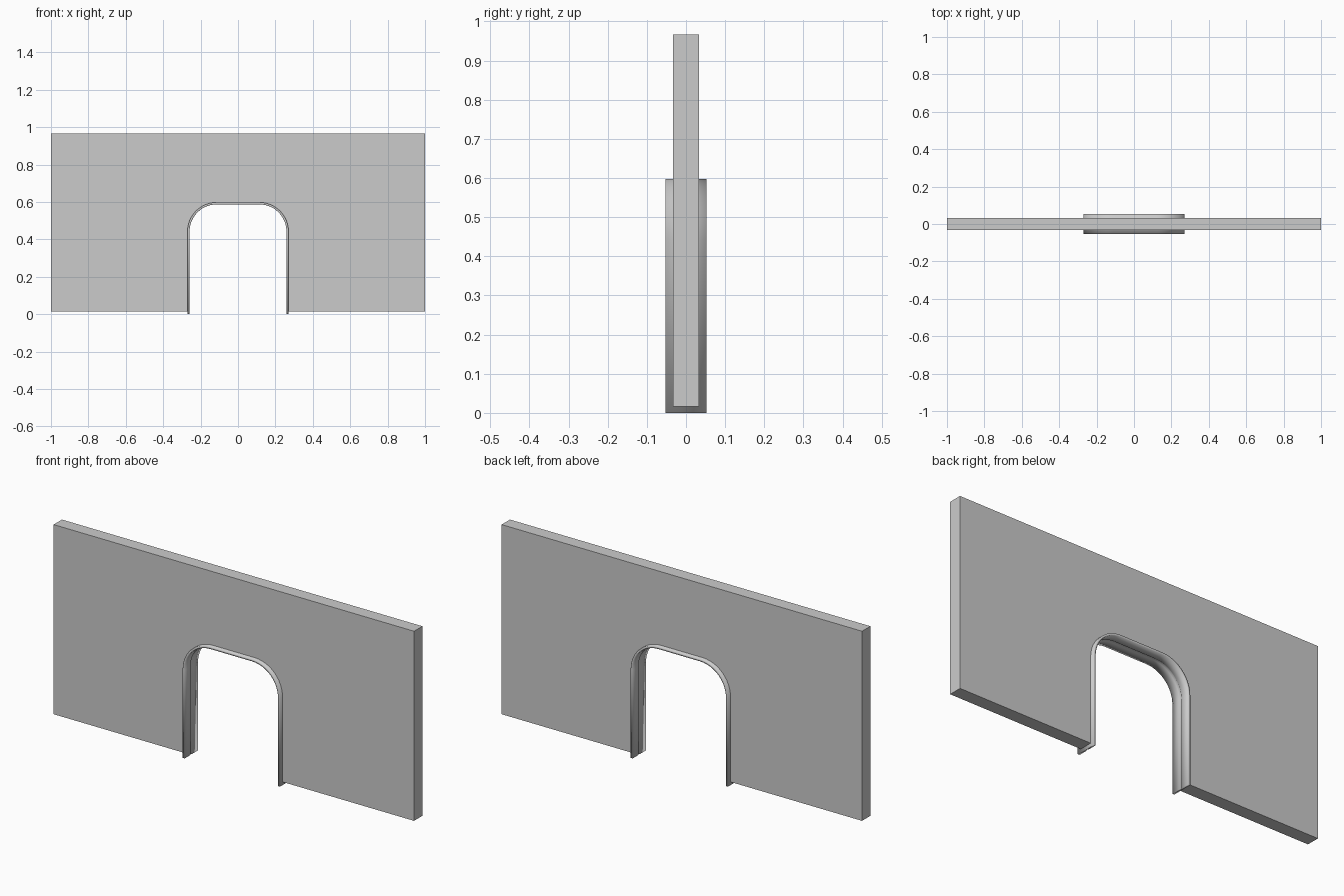
import bpy, bmesh
from math import sin, cos, pi

if "Cube" in bpy.data.objects:
    bpy.data.objects.remove(bpy.data.objects["Cube"])

OUT_X, OUT_TOP, RADIUS, STEPS = 0.27, 0.598, 0.155, 12


def arch(d, base):
    """Doorway outline in x,z, moved inward by d, from left foot to right foot."""
    hx, top, r = OUT_X - d, OUT_TOP - d, RADIUS - d
    pts = [(-hx, base)]
    for cx, start in ((-(hx - r), pi), (hx - r, pi / 2)):
        for i in range(STEPS + 1):
            a = start - pi / 2 * i / STEPS
            pts.append((cx + r * cos(a), top - r + r * sin(a)))
    return pts + [(hx, base)]


def add_object(name, bm, smooth):
    bmesh.ops.recalc_face_normals(bm, faces=bm.faces[:])
    me = bpy.data.meshes.new(name)
    bm.to_mesh(me)
    bm.free()
    for p in me.polygons:
        p.use_smooth = smooth
    ob = bpy.data.objects.new(name, me)
    bpy.context.collection.objects.link(ob)
    return ob


# Wall slab with the doorway cut out of its outline
BASE, TOP, HALF = 0.016, 0.967, 0.033
outline = [(-1, TOP), (-1, BASE)] + arch(0.003, BASE) + [(1, BASE), (1, TOP)]
bm = bmesh.new()
face = bm.faces.new([bm.verts.new((x, -HALF, z)) for x, z in outline])
ext = bmesh.ops.extrude_face_region(bm, geom=[face], use_keep_orig=True)
moved = [v for v in ext["geom"] if isinstance(v, bmesh.types.BMVert)]
bmesh.ops.translate(bm, verts=moved, vec=(0, 2 * HALF, 0))
add_object("wall", bm, False)

# Door frame: thin profile (inward offset, y) with a centre groove, swept along the arch
profile = [(0, -0.053), (0.011, -0.053), (0.011, -0.007), (0.006, 0),
           (0.011, 0.007), (0.011, 0.053), (0, 0.053)]
bm = bmesh.new()
rails = [[bm.verts.new((x, y, z)) for x, z in arch(d, 0)] for d, y in profile]
n = len(rails)
for i in range(n):
    a, b = rails[i], rails[(i + 1) % n]
    for j in range(len(a) - 1):
        bm.faces.new((a[j], a[j + 1], b[j + 1], b[j]))
for end in (0, -1):
    bm.faces.new([r[end] for r in rails])
add_object("door_frame", bm, True)
